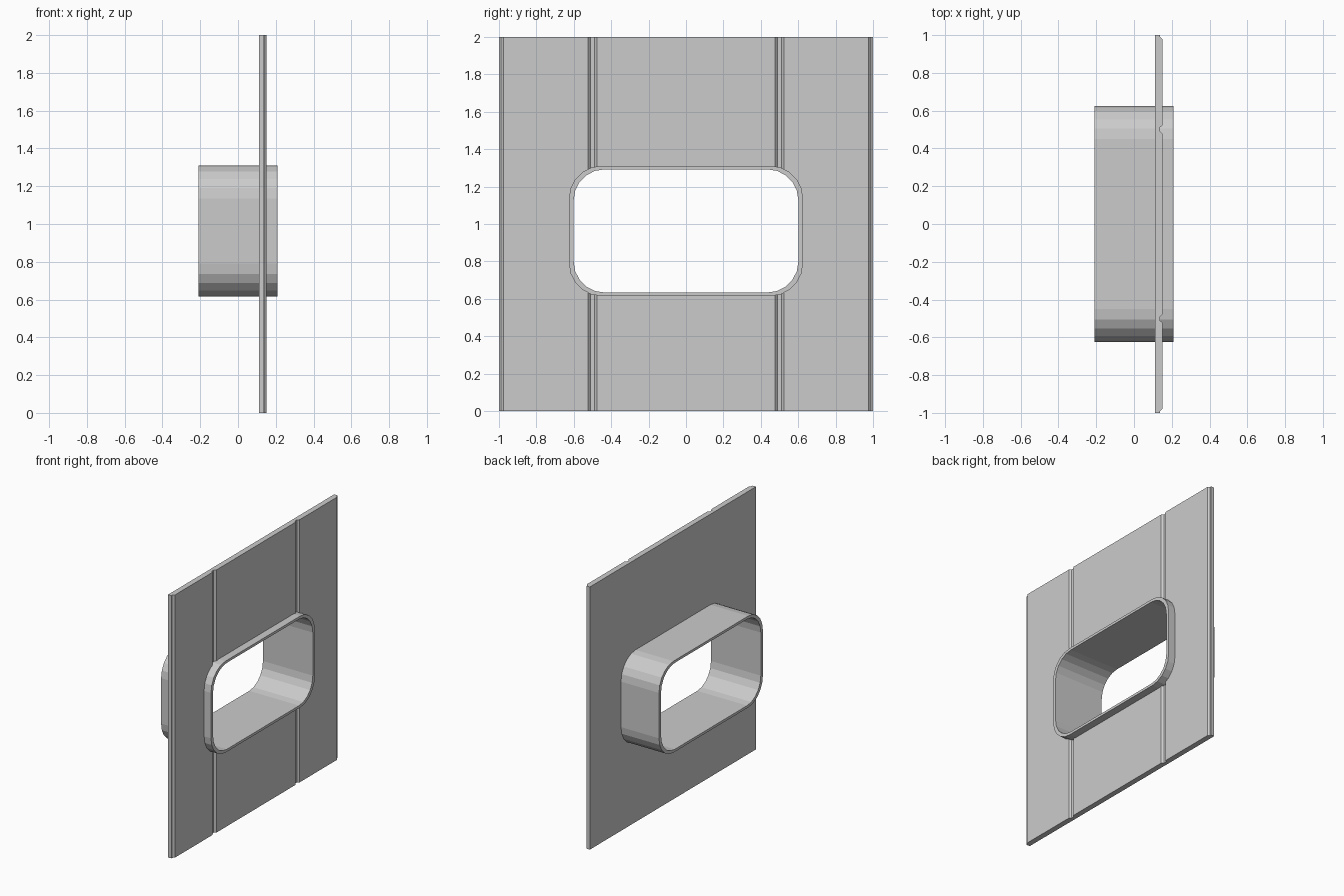
import bpy, bmesh
from math import sin, cos, pi

if "Cube" in bpy.data.objects:
    bpy.data.objects.remove(bpy.data.objects["Cube"])

CZ = 0.963  # height of the window centre


def rounded(hy, hz, r, n=5):
    """Rounded rectangle outline in the y-z plane."""
    pts = []
    for q, (sy, sz) in enumerate([(1, 1), (-1, 1), (-1, -1), (1, -1)]):
        for i in range(n + 1):
            a = (q + i / n) * pi / 2
            pts.append((sy * (hy - r) + r * cos(a), CZ + sz * (hz - r) + r * sin(a)))
    return pts


def make_object(name, bm):
    bmesh.ops.recalc_face_normals(bm, faces=bm.faces[:])
    me = bpy.data.meshes.new(name)
    bm.to_mesh(me)
    bm.free()
    ob = bpy.data.objects.new(name, me)
    bpy.context.collection.objects.link(ob)
    return ob


def prism(name, points, offset):
    """Extrude a planar outline into a closed solid."""
    bm = bmesh.new()
    face = bm.faces.new([bm.verts.new(p) for p in points])
    ext = bmesh.ops.extrude_face_region(bm, geom=[face], use_keep_orig=True)
    verts = [g for g in ext["geom"] if isinstance(g, bmesh.types.BMVert)]
    bmesh.ops.translate(bm, verts=verts, vec=offset)
    return make_object(name, bm)


# Wall panel: plank profile with two grooves and half grooves at the ends
BACK, FACE, GROOVE = 0.11, 0.152, 0.138
half = [(FACE, 0.476), (GROOVE, 0.489), (GROOVE, 0.511), (FACE, 0.524),
        (FACE, 0.976), (GROOVE, 0.989), (GROOVE, 1.0), (BACK, 1.0)]
profile = half + [(x, -y) for x, y in reversed(half)]
panel = prism("wall_panel", [(x, y, 0) for x, y in profile], (0, 0, 2))

# Window opening, cut inside the thickness of the frame
cutter = prism("opening_cutter", [(-0.3, y, z) for y, z in rounded(0.612, 0.338, 0.17)],
               (0.6, 0, 0))
cutter.hide_render = True
cutter.hide_set(True)
cut = panel.modifiers.new("opening", "BOOLEAN")
cut.operation = "DIFFERENCE"
cut.solver = "EXACT"
cut.object = cutter

# Window frame: rounded sleeve passing through the panel
bm = bmesh.new()
outer, inner = rounded(0.625, 0.348, 0.175), rounded(0.6, 0.329, 0.165)
loops = [[bm.verts.new((x, y, z)) for y, z in outline]
         for outline, x in [(outer, -0.21), (outer, 0.21), (inner, 0.21), (inner, -0.21)]]
for k in range(4):
    a, b = loops[k], loops[(k + 1) % 4]
    for i in range(len(a)):
        j = (i + 1) % len(a)
        bm.faces.new((a[i], a[j], b[j], b[i]))
make_object("window_frame", bm)
